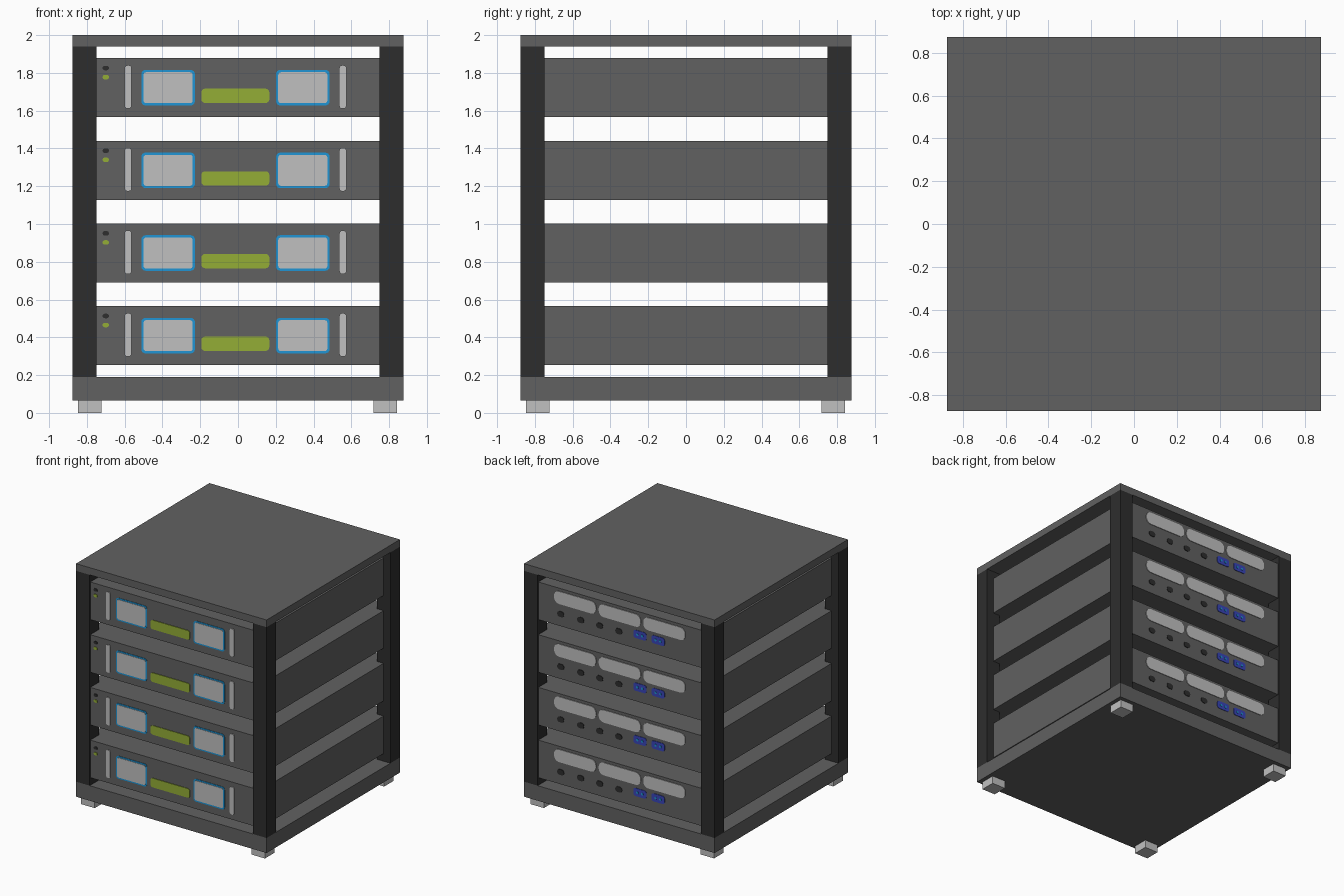
import bpy, bmesh, math

if "Cube" in bpy.data.objects:
    bpy.data.objects.remove(bpy.data.objects["Cube"])


def mat(name, r, g, b):
    m = bpy.data.materials.new(name)
    m.diffuse_color = (r, g, b, 1)
    m.use_nodes = True
    m.node_tree.nodes["Principled BSDF"].inputs["Base Color"].default_value = m.diffuse_color
    return m


GREY = mat("case_grey", 0.12, 0.12, 0.12)
DARK = mat("post_dark", 0.027, 0.027, 0.027)
LIGHT = mat("light_grey", 0.53, 0.53, 0.53)
GREEN = mat("olive_green", 0.296, 0.42, 0.037)
BLUE = mat("bright_blue", 0.014, 0.30, 0.66)
NAVY = mat("port_blue", 0.04, 0.06, 0.48)


def finish(bm, name, m):
    bmesh.ops.recalc_face_normals(bm, faces=bm.faces)
    me = bpy.data.meshes.new(name)
    bm.to_mesh(me)
    bm.free()
    me.materials.append(m)
    ob = bpy.data.objects.new(name, me)
    bpy.context.collection.objects.link(ob)
    return ob


def box(name, x0, x1, y0, y1, z0, z1, m):
    bm = bmesh.new()
    bmesh.ops.create_cube(bm, size=1)
    for v in bm.verts:
        v.co.x = x1 if v.co.x > 0 else x0
        v.co.y = y1 if v.co.y > 0 else y0
        v.co.z = z1 if v.co.z > 0 else z0
    return finish(bm, name, m)


FACE = 0.866  # distance of the unit's front and back panels from the centre


def plate(name, side, cx, cz, w, h, r, m, out=0.005, seg=4):
    """Thin rounded plate on the front (side -1) or back (side 1) panel."""
    bm = bmesh.new()
    ring = []
    corners = [(1, 1), (-1, 1), (-1, -1), (1, -1)]
    for q, (sx, sz) in enumerate(corners):
        for i in range(seg + 1):
            a = math.pi / 2 * (q + i / seg)
            ring.append(bm.verts.new((cx + sx * (w / 2 - r) + r * math.cos(a),
                                      side * (FACE - 0.002),
                                      cz + sz * (h / 2 - r) + r * math.sin(a))))
    bmesh.ops.remove_doubles(bm, verts=ring, dist=1e-5)
    face = bm.faces.new([v for v in ring if v.is_valid])
    res = bmesh.ops.extrude_face_region(bm, geom=[face])
    for g in res["geom"]:
        if isinstance(g, bmesh.types.BMVert):
            g.co.y = side * (FACE + out)
    return finish(bm, name, m)


# Rack frame
H = 0.875
box("base_slab", -H, H, -H, H, 0.065, 0.19, GREY)
box("top_slab", -H, H, -H, H, 1.94, 2.0, GREY)
for sx in (-1, 1):
    for sy in (-1, 1):
        xs = sorted((sx * H, sx * 0.75))
        ys = sorted((sy * H, sy * 0.75))
        box("corner_post", *xs, *ys, 0.19, 1.94, DARK)
        fx, fy = sx * 0.782 - 0.003, sy * 0.782 - 0.003
        box("foot", fx - 0.062, fx + 0.062, fy - 0.062, fy + 0.062, 0, 0.065, LIGHT)

# Four rack units
for i in range(4):
    z = 0.409 + 0.4375 * i
    box("rack_unit", -0.812, 0.812, -FACE, FACE, z - 0.156, z + 0.156, GREY)

    # Front panel
    for x in (-0.582, 0.555):
        plate("handle", -1, x, z + 0.004, 0.038, 0.23, 0.015, LIGHT, 0.008)
    for x in (-0.37, 0.343):
        plate("screen_frame", -1, x, z + 0.0, 0.284, 0.188, 0.022, BLUE, 0.004)
        plate("screen", -1, x, z + 0.0, 0.26, 0.164, 0.014, LIGHT, 0.007)
    plate("label_strip", -1, -0.014, z - 0.043, 0.36, 0.076, 0.02, GREEN)
    plate("power_button", -1, -0.70, z + 0.104, 0.034, 0.024, 0.012, DARK)
    plate("status_light", -1, -0.70, z + 0.056, 0.034, 0.024, 0.012, GREEN)

    # Back panel
    for x in (-0.41, 0.0, 0.41):
        plate("back_vent", 1, x, z + 0.079, 0.385, 0.105, 0.045, LIGHT)
    for x in (0.543, 0.36, 0.185, 0.01):
        plate("socket", 1, x, z - 0.055, 0.062, 0.046, 0.022, DARK)
    for x in (-0.185, -0.352):
        plate("port", 1, x, z - 0.035, 0.12, 0.066, 0.02, NAVY, 0.004)
        for dx in (-0.022, 0.022):
            plate("port_pin", 1, x + dx, z - 0.035, 0.02, 0.02, 0.009, BLUE, 0.007)
